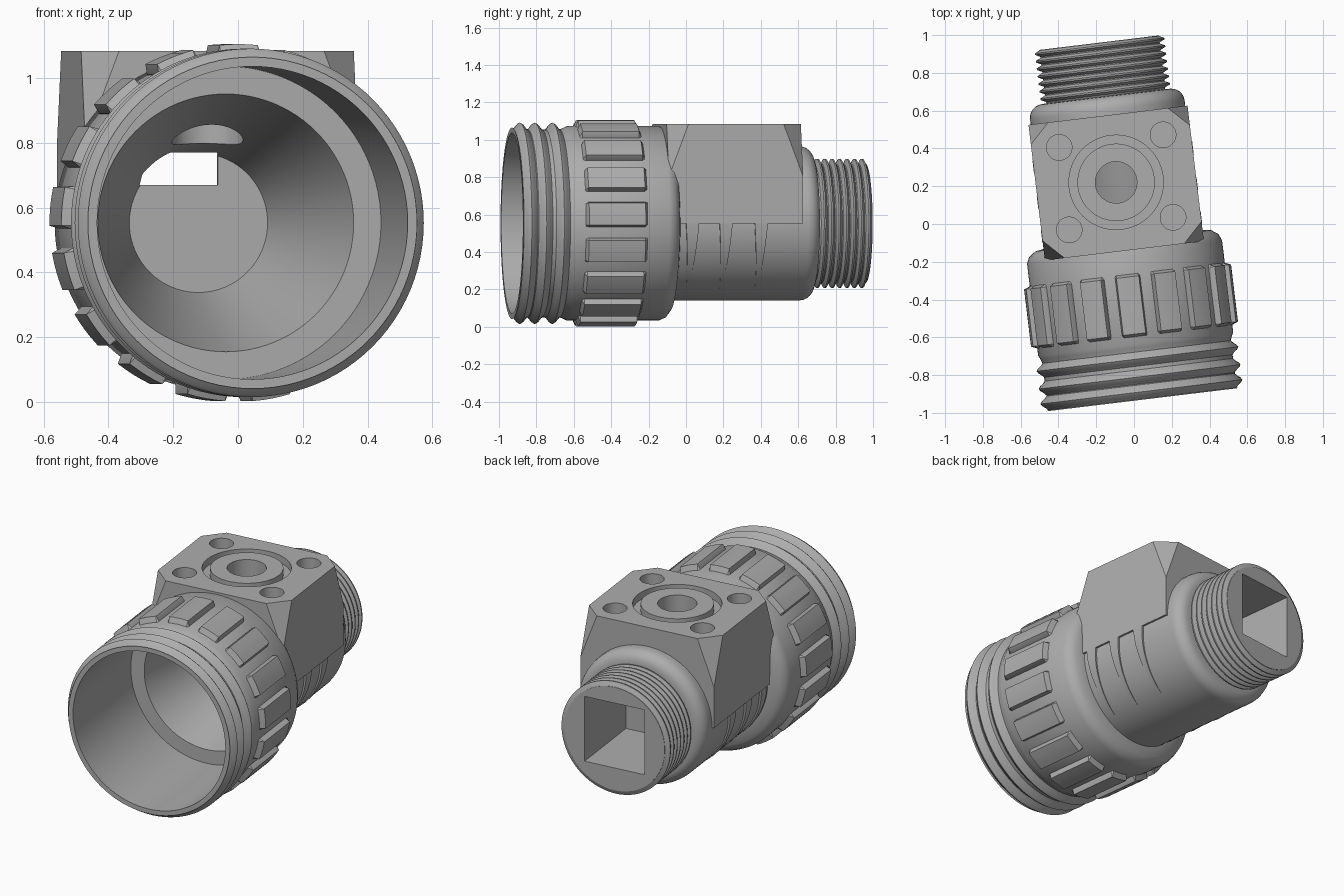
import bpy, bmesh, math
from mathutils import Matrix, Vector

if "Cube" in bpy.data.objects:
    bpy.data.objects.remove(bpy.data.objects["Cube"])

# One plain grey plastic
grey = bpy.data.materials.new("plain grey")
grey.use_nodes = True
COLOUR = (0.42, 0.42, 0.42, 1)
grey.diffuse_color = COLOUR
grey.node_tree.nodes["Principled BSDF"].inputs["Base Color"].default_value = COLOUR

# Every part is made along local y, then turned and lifted by this placement
PLACE = Matrix.Translation((-0.068, 0, 0.553)) @ Matrix.Rotation(math.radians(6.9), 4, 'Z')


def make(name, bm):
    bmesh.ops.recalc_face_normals(bm, faces=bm.faces)
    mesh = bpy.data.meshes.new(name)
    bm.to_mesh(mesh)
    bm.free()
    mesh.materials.append(grey)
    ob = bpy.data.objects.new(name, mesh)
    bpy.context.collection.objects.link(ob)
    ob.matrix_world = PLACE
    return ob


def lathe(name, profile, steps=96):
    """Closed solid turned about local y from (y, radius) pairs."""
    bm = bmesh.new()
    rings = []
    for y, r in profile:
        rings.append([bm.verts.new((r * math.cos(a), y, r * math.sin(a)))
                      for a in (math.tau * i / steps for i in range(steps))])
    for a, b in zip(rings, rings[1:]):
        for i in range(steps):
            j = (i + 1) % steps
            bm.faces.new((a[i], a[j], b[j], b[i]))
    bm.faces.new(rings[0])
    bm.faces.new(rings[-1])
    return make(name, bm)


def box(name, low, high):
    bm = bmesh.new()
    bmesh.ops.create_cube(bm, size=1)
    low, high = Vector(low), Vector(high)
    for v in bm.verts:
        v.co = (low + high) / 2 + Vector(a * b for a, b in zip(v.co, high - low))
    return make(name, bm)


def upright(name, x, y, r, low, high, steps=48):
    bm = bmesh.new()
    bmesh.ops.create_cone(bm, cap_ends=True, segments=steps, radius1=r, radius2=r,
                          depth=high - low,
                          matrix=Matrix.Translation((x, y, (low + high) / 2)))
    return make(name, bm)


def combine(ob, other, operation):
    mod = ob.modifiers.new(operation, 'BOOLEAN')
    mod.operation, mod.solver, mod.object = operation, 'EXACT', other
    bpy.context.view_layer.objects.active = ob
    bpy.ops.object.modifier_apply(modifier=mod.name)
    bpy.data.objects.remove(other)


def smooth(ob, angle=32):
    bpy.ops.object.select_all(action='DESELECT')
    ob.select_set(True)
    bpy.context.view_layer.objects.active = ob
    bpy.ops.object.shade_smooth_by_angle(angle=math.radians(angle))


# Turned outer shape: rim with three rounded beads, collar, barrel, threaded end
profile = [(-0.937, 0.512)]
for centre in (-0.895, -0.815, -0.72):
    for k in range(-3, 4):
        profile.append((centre + k * 0.0125, 0.502 + 0.036 * math.cos(k * math.pi / 6.5) ** 2))
profile += [(-0.66, 0.51), (-0.64, 0.52), (-0.15, 0.52), (-0.115, 0.505), (-0.09, 0.47),
            (-0.08, 0.412), (0.61, 0.412)]
for k in range(1, 7):
    a = k * math.pi / 12
    profile.append((0.61 + 0.07 * math.sin(a), 0.342 + 0.07 * math.cos(a)))
profile.append((0.682, 0.315))
PITCH = 0.04
for k in range(7):
    y = 0.69 + k * PITCH
    profile += [(y, 0.318), (y + 0.013, 0.345), (y + 0.021, 0.345), (y + 0.034, 0.318)]
profile.append((0.967, 0.318))
body = lathe("fitting_body", profile)

# Mounting block with four cut corners
X, Y0, Y1, CUT, TOP = 0.424, -0.143, 0.58, 0.105, 0.53
bm = bmesh.new()
for x in (-1, 1):
    for y, d in ((Y0, 1), (Y1, -1)):
        for z in (0, 0.25):
            bm.verts.new((x * X, y, z))
        for z in (0.31, TOP):
            bm.verts.new((x * (X - CUT), y, z))
            bm.verts.new((x * X, y + d * CUT, z))
bmesh.ops.convex_hull(bm, input=bm.verts)
bmesh.ops.dissolve_limit(bm, angle_limit=0.02, verts=bm.verts, edges=bm.edges)
combine(body, make("block", bm), 'UNION')

# Wide mouth, step and conical bore
combine(body, lathe("bore", [(-1.0, 0.483), (-0.25, 0.483), (-0.25, 0.398), (0.45, 0.215)]),
        'DIFFERENCE')
# Square socket in the threaded end, with a slot through to the bore
combine(body, box("socket", (-0.19, 0.475, -0.18), (0.19, 1.1, 0.22)), 'DIFFERENCE')
combine(body, box("slot", (-0.185, 0.36, 0.117), (0.06, 0.5, 0.218)), 'DIFFERENCE')

# Port, ring groove and screw holes on the block top
MID = 0.222
groove = upright("groove", 0, MID, 0.25, TOP - 0.045, TOP + 0.1, 64)
combine(groove, upright("land", 0, MID, 0.205, 0, 1, 64), 'DIFFERENCE')
combine(body, groove, 'DIFFERENCE')
combine(body, upright("port", 0, MID, 0.11, 0.1, TOP + 0.1), 'DIFFERENCE')
for x in (-0.277, 0.277):
    for y in (MID - 0.22, MID + 0.22):
        combine(body, upright("hole", x, y, 0.068, TOP - 0.12, TOP + 0.1, 32), 'DIFFERENCE')
smooth(body)


def patch(bm, angles, y_range, inner, outer):
    """Curved pad; y_range(t) gives its two ends, outer(t) its height at t along the arc."""
    rows = []
    for i, a in enumerate(angles):
        t = i / (len(angles) - 1)
        (y0, y1), e, h = y_range(t), 0.018, outer(t)
        rows.append([bm.verts.new((r * math.cos(a), y, r * math.sin(a)))
                     for y, r in ((y0, inner), (y0 + e * (h > 0.5), h),
                                  (y1 - e * (h > 0.5), h), (y1, inner))])
    for a, b in zip(rows, rows[1:]):
        for k in range(4):
            bm.faces.new((a[k], a[(k + 1) % 4], b[(k + 1) % 4], b[k]))
    bm.faces.new(rows[0])
    bm.faces.new(rows[-1])


# Grip pads round the collar
bm = bmesh.new()
PADS = 17
for n in range(PADS):
    mid = math.pi / 2 + n * math.tau / PADS
    half = math.radians(7.3)
    arc = [mid + half * s for s in (-1, -0.85, -0.4, 0, 0.4, 0.85, 1)]
    patch(bm, arc, lambda t: (-0.605, -0.265), 0.51,
          lambda t: 0.522 if t in (0, 1) else 0.552)
smooth(make("grip_pads", bm))

# Tapering ribs under the block on both flanks
bm = bmesh.new()
for side in (0, 1):
    for y in (-0.05, 0.13, 0.32):
        arc = [-math.radians(58 * k / 8) for k in range(9)]
        if side:
            arc = [math.pi - a for a in arc]
        patch(bm, arc, lambda t: (y + 0.025 * t, y + 0.07 - 0.04 * t), 0.395,
              lambda t: 0.426 - 0.012 * t)
smooth(make("flank_ribs", bm))
